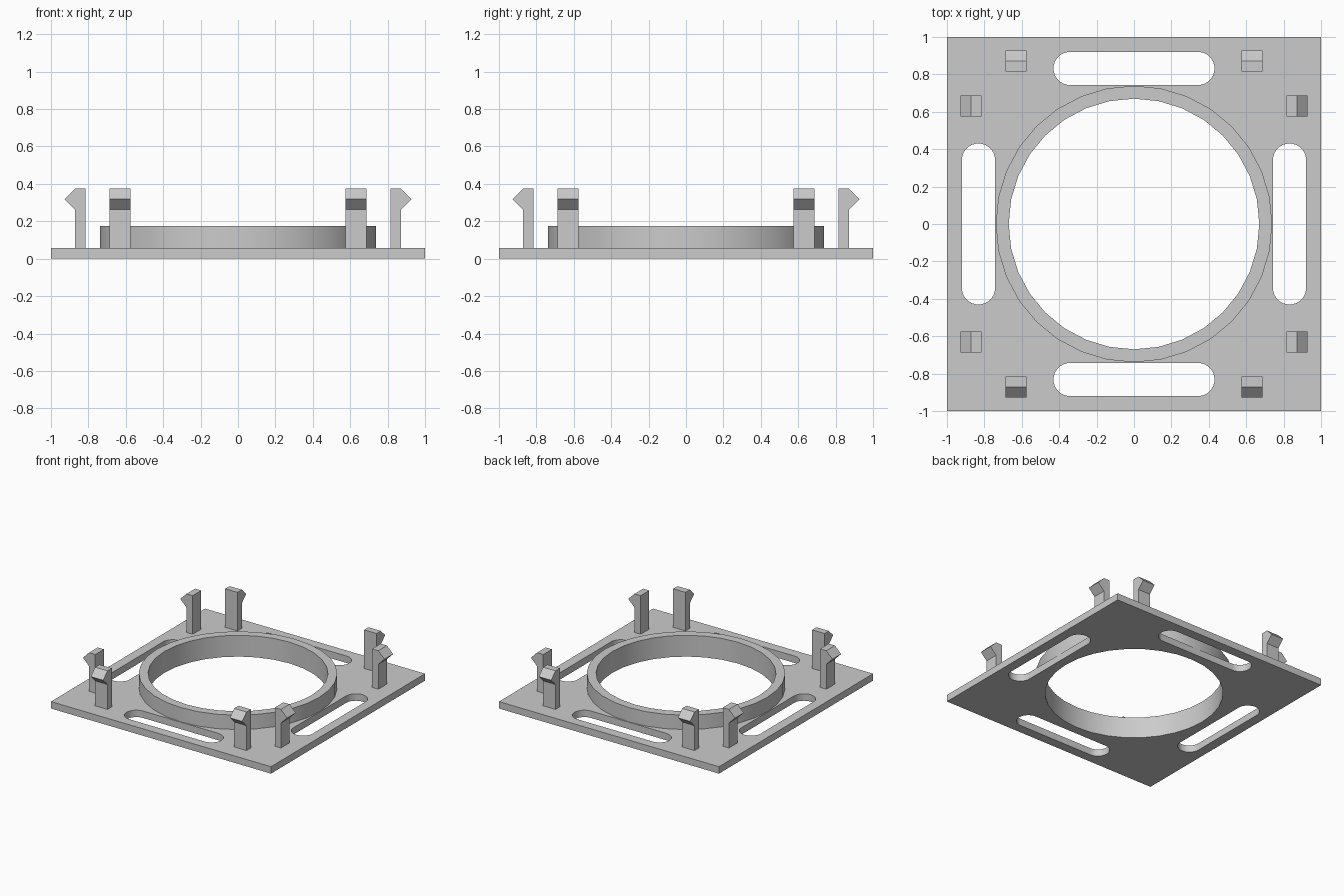
import bpy
import bmesh
from math import sin, cos, pi
from mathutils import Matrix

cube = bpy.data.objects.get("Cube")
if cube:
    bpy.data.objects.remove(cube, do_unlink=True)

PLATE_T = 0.057
RING_TOP = 0.175
INNER_R, OUTER_R = 0.67, 0.739
SEGMENTS = 32

grey = bpy.data.materials.new("plain grey plastic")
grey.use_nodes = True
grey.diffuse_color = (0.6, 0.6, 0.6, 1)
grey.node_tree.nodes["Principled BSDF"].inputs["Base Color"].default_value = grey.diffuse_color


def arc(cx, cy, r, start, sweep, steps):
    return [(cx + r * cos(start + sweep * i / steps),
             cy + r * sin(start + sweep * i / steps)) for i in range(steps + 1)]


def circle(r):
    return arc(0, 0, r, 0, 2 * pi, SEGMENTS)[:-1]


def slot(turn):
    # Rounded slot beside one edge of the plate, turned in quarter steps
    half, dist, r = 0.342, 0.8315, 0.0885
    pts = arc(half, dist, r, -pi / 2, pi, 16) + arc(-half, dist, r, pi / 2, pi, 16)
    c, s = cos(turn), sin(turn)
    return [(x * c - y * s, x * s + y * c) for x, y in pts]


def finish(obj):
    bpy.ops.object.select_all(action='DESELECT')
    obj.select_set(True)
    bpy.context.view_layer.objects.active = obj
    bpy.ops.object.shade_smooth_by_angle(angle=pi / 6)


def slab(name, outlines, bottom, top):
    # Filled flat outlines, with holes, given a thickness
    curve = bpy.data.curves.new(name + " outline", 'CURVE')
    curve.dimensions = '2D'
    curve.fill_mode = 'BOTH'
    curve.extrude = (top - bottom) / 2
    for pts in outlines:
        spline = curve.splines.new('POLY')
        spline.points.add(len(pts) - 1)
        for point, (x, y) in zip(spline.points, pts):
            point.co = (x, y, 0, 1)
        spline.use_cyclic_u = True
    temp = bpy.data.objects.new(name + " outline", curve)
    bpy.context.collection.objects.link(temp)
    bpy.context.view_layer.update()
    graph = bpy.context.evaluated_depsgraph_get()
    mesh = bpy.data.meshes.new_from_object(temp.evaluated_get(graph))
    bpy.data.objects.remove(temp, do_unlink=True)
    bm = bmesh.new()
    bm.from_mesh(mesh)
    bmesh.ops.remove_doubles(bm, verts=bm.verts, dist=0.0001)
    bmesh.ops.translate(bm, verts=bm.verts, vec=(0, 0, (top + bottom) / 2))
    bmesh.ops.recalc_face_normals(bm, faces=bm.faces)
    bm.to_mesh(mesh)
    bm.free()
    mesh.materials.clear()
    mesh.materials.append(grey)
    obj = bpy.data.objects.new(name, mesh)
    bpy.context.collection.objects.link(obj)
    finish(obj)


# Square plate with the round opening and four slots
square = [(-1, -1), (1, -1), (1, 1), (-1, 1)]
slab("base_plate", [square, circle(INNER_R)] + [slot(k * pi / 2) for k in range(4)], 0, PLATE_T)

# Raised collar around the opening
slab("collar_ring", [circle(OUTER_R), circle(INNER_R)], PLATE_T, RING_TOP)

# Snap hook: barbed profile, barb pointing outwards along x
profile = [(0.816, PLATE_T), (0.872, PLATE_T), (0.872, 0.262),
           (0.928, 0.318), (0.872, 0.374), (0.816, 0.374)]
hook_mesh = bpy.data.meshes.new("snap_hook")
bm = bmesh.new()
face = bm.faces.new([bm.verts.new((x, -0.056, z)) for x, z in profile])
sweep = bmesh.ops.extrude_face_region(bm, geom=[face])
bmesh.ops.translate(bm, vec=(0, 0.112, 0),
                    verts=[g for g in sweep["geom"] if isinstance(g, bmesh.types.BMVert)])
bmesh.ops.recalc_face_normals(bm, faces=bm.faces)
bm.to_mesh(hook_mesh)
bm.free()
hook_mesh.materials.append(grey)

# A pair of hooks on each side of the plate
for k, side in enumerate(("left", "back", "right", "front")):
    for n, offset in enumerate((-0.632, 0.632), 1):
        hook = bpy.data.objects.new(f"{side}_hook_{n}", hook_mesh)
        hook.matrix_world = Matrix.Rotation(k * pi / 2, 4, 'Z') @ Matrix.Translation((0, offset, 0))
        bpy.context.collection.objects.link(hook)
